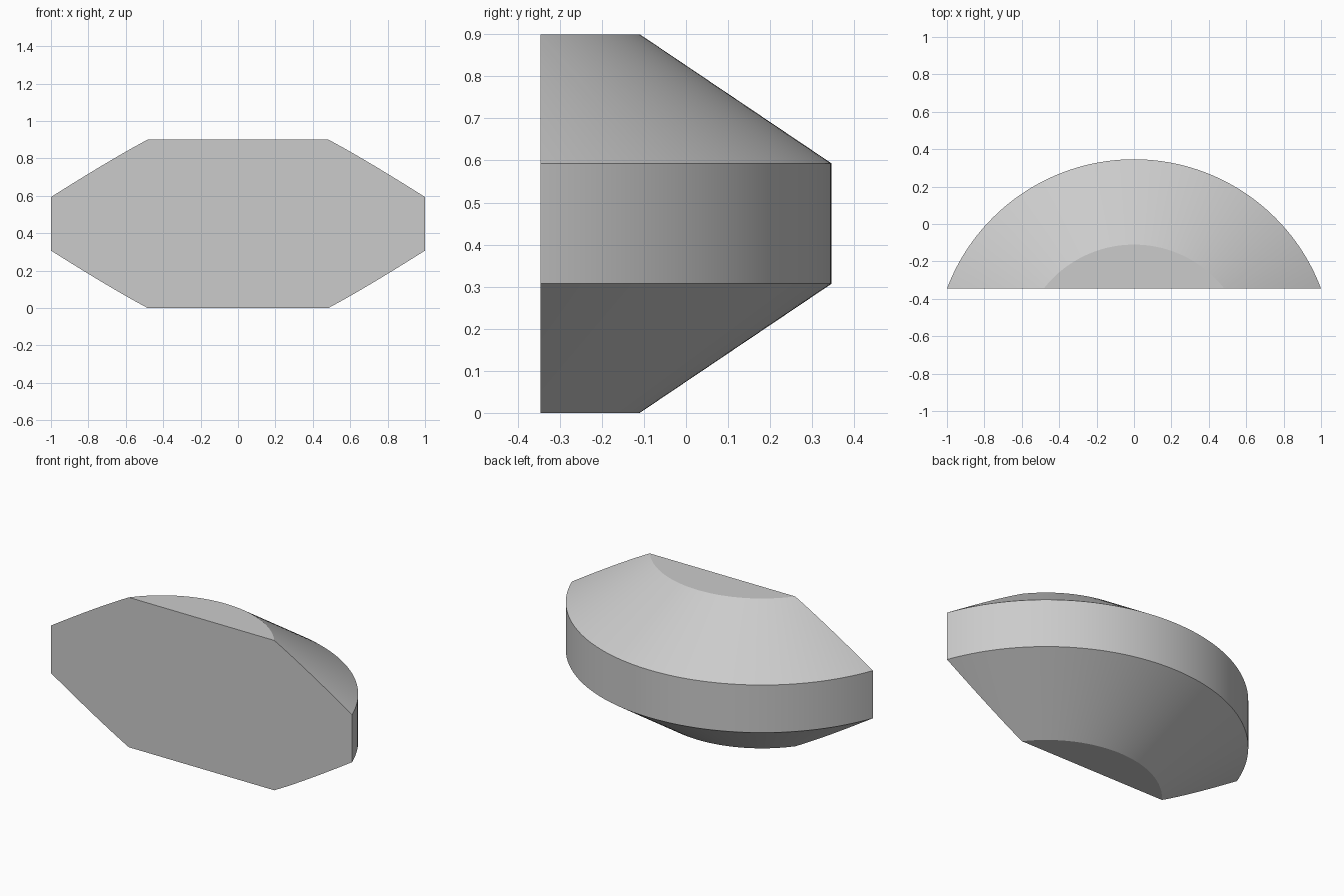
import bpy, bmesh, math
from mathutils import Vector

cube = bpy.data.objects.get("Cube")
if cube:
    bpy.data.objects.remove(cube, do_unlink=True)

FRONT = -0.346          # flat cut plane
RADIUS, CAP_RADIUS = 1.069, 0.613
AXIS_Y = 0.346 - RADIUS  # lathe axis lies in front of the cut
HEIGHT, LOW, HIGH = 0.9, 0.307, 0.593

grey = bpy.data.materials.new("plain grey")
grey.use_nodes = True
colour = (0.6, 0.6, 0.6, 1)
grey.diffuse_color = colour
grey.node_tree.nodes["Principled BSDF"].inputs["Base Color"].default_value = colour

# Lathe a drum with sloping shoulders
bm = bmesh.new()
segments = 256
rings = []
for r, z in ((CAP_RADIUS, 0), (RADIUS, LOW), (RADIUS, HIGH), (CAP_RADIUS, HEIGHT)):
    ring = []
    for i in range(segments):
        a = math.tau * i / segments
        ring.append(bm.verts.new((r * math.cos(a), AXIS_Y + r * math.sin(a), z)))
    rings.append(ring)
for lower, upper in zip(rings, rings[1:]):
    for i in range(segments):
        j = (i + 1) % segments
        bm.faces.new((lower[i], lower[j], upper[j], upper[i]))
bm.faces.new(rings[0][::-1])
bm.faces.new(rings[-1])

# Keep only the slice behind the flat front, then close it
cut = bmesh.ops.bisect_plane(bm, geom=bm.verts[:] + bm.edges[:] + bm.faces[:],
                             plane_co=Vector((0, FRONT, 0)),
                             plane_no=Vector((0, 1, 0)), clear_inner=True)
edges = [e for e in cut["geom_cut"] if isinstance(e, bmesh.types.BMEdge)]
bmesh.ops.contextual_create(bm, geom=edges)
bmesh.ops.recalc_face_normals(bm, faces=bm.faces[:])

mesh = bpy.data.meshes.new("rounded_slice")
bm.to_mesh(mesh)
bm.free()
mesh.materials.append(grey)
body = bpy.data.objects.new("rounded_slice", mesh)
bpy.context.collection.objects.link(body)

# Smooth curved walls, crisp rims
bpy.context.view_layer.objects.active = body
body.select_set(True)
bpy.ops.object.shade_smooth_by_angle(angle=math.radians(20))
